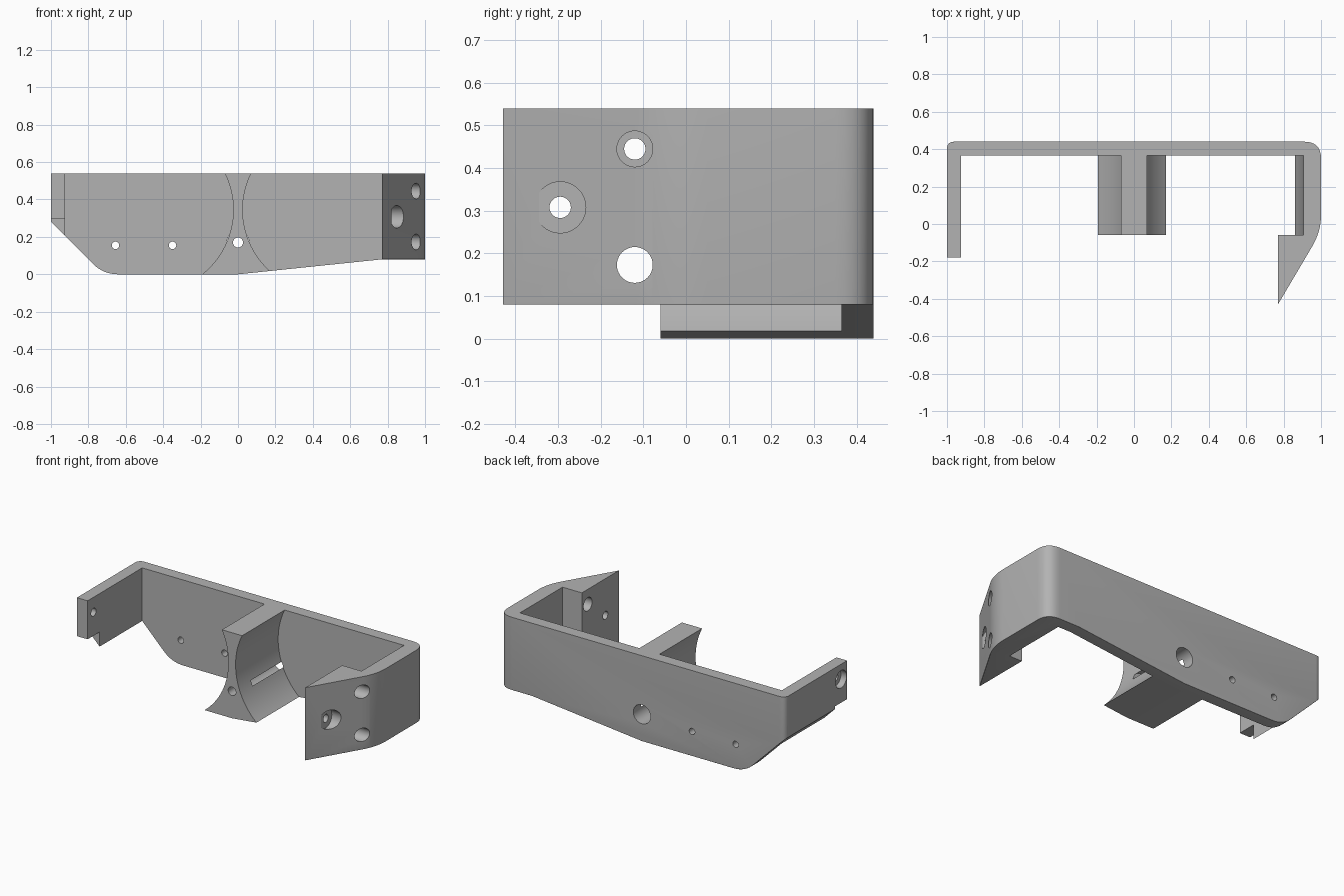
import bpy, bmesh, math
from mathutils import Vector

if "Cube" in bpy.data.objects:
    bpy.data.objects.remove(bpy.data.objects["Cube"])

grey = bpy.data.materials.new("plain_grey")
grey.use_nodes = True
grey.diffuse_color = (0.45, 0.45, 0.45, 1)
grey.node_tree.nodes["Principled BSDF"].inputs["Base Color"].default_value = (0.45, 0.45, 0.45, 1)


def add_object(name, bm):
    bmesh.ops.recalc_face_normals(bm, faces=bm.faces[:])
    mesh = bpy.data.meshes.new(name)
    bm.to_mesh(mesh)
    bm.free()
    mesh.materials.append(grey)
    obj = bpy.data.objects.new(name, mesh)
    bpy.context.collection.objects.link(obj)
    return obj


def prism(name, points, axis, start, end):
    """Extrude a 2D outline along y (points are x,z) or z (points are x,y)."""
    bm = bmesh.new()
    place = (lambda p: (p[0], start, p[1])) if axis == "y" else (lambda p: (p[0], p[1], start))
    face = bm.faces.new([bm.verts.new(place(p)) for p in points])
    out = bmesh.ops.extrude_face_region(bm, geom=[face])
    move = Vector((0, end - start, 0)) if axis == "y" else Vector((0, 0, end - start))
    bmesh.ops.translate(bm, vec=move, verts=[v for v in out["geom"] if isinstance(v, bmesh.types.BMVert)])
    return add_object(name, bm)


def cylinder(name, axis, radius, a, b, start, end):
    """Round cutter along x (a,b = y,z) or y (a,b = x,z)."""
    ring = [(a + radius * math.cos(math.tau * i / 40), b + radius * math.sin(math.tau * i / 40)) for i in range(40)]
    obj = prism(name, ring, "y", start, end)
    if axis == "x":
        for v in obj.data.vertices:
            v.co = (v.co.y, v.co.x, v.co.z)
        obj.data.flip_normals()
    return obj


def boolean(target, cutter, operation="DIFFERENCE"):
    mod = target.modifiers.new(cutter.name, "BOOLEAN")
    mod.operation, mod.solver, mod.object = operation, "EXACT", cutter
    bpy.context.view_layer.objects.active = target
    bpy.ops.object.modifier_apply(modifier=mod.name)


def discard(*objs):
    for obj in objs:
        bpy.data.objects.remove(obj)


def rounded(corner, before, after, reach, steps=8):
    """Soft corner as a quadratic curve."""
    c = Vector(corner)
    p = c + (Vector(before) - c).normalized() * reach
    q = c + (Vector(after) - c).normalized() * reach
    return [tuple(p.lerp(c, t).lerp(c.lerp(q, t), t)) for t in [i / steps for i in range(steps + 1)]]


TOP = 0.54

# Outer body: plan outline trimmed by the stepped underside
outline = [(0.71, -0.18), (-1, -0.18)]
outline += rounded((-1, 0.44), (-1, 0), (0, 0.44), 0.04)
outline += rounded((1, 0.44), (0, 0.44), (1, 0), 0.09)
outline += rounded((1, -0.04), (1, 0.44), (0.71, -0.531), 0.09)
outline += [(0.71, -0.531)]
shell = prism("bracket_shell", outline, "z", -0.1, TOP)

underside = [(-1.1, 0.38)]
underside += rounded((-0.72, 0), (-1.1, 0.38), (0, 0), 0.08)
underside += [(0, 0), (0.77, 0.08), (1.1, 0.08), (1.1, 0.7), (-1.1, 0.7)]
trim = prism("underside_trim", underside, "y", -0.8, 0.8)
boolean(shell, trim, "INTERSECT")

# Softened lower outer edge along the back and the hooked side
bm = bmesh.new()
bm.from_mesh(shell.data)
bmesh.ops.remove_doubles(bm, verts=bm.verts[:], dist=0.0005)
edges = []
for e in bm.edges:
    if len(e.link_faces) == 2:
        low, side = sorted(e.link_faces, key=lambda f: f.normal.z)
        if low.normal.z < -0.5 and abs(side.normal.z) < 0.1 and (side.normal.y > 0.3 or side.normal.x > 0.3):
            edges.append(e)
bmesh.ops.bevel(bm, geom=edges, offset=0.025, segments=5, profile=0.5, affect="EDGES", clamp_overlap=True)
bm.to_mesh(shell.data)
bm.free()

# Inner space: a cradle curve below mid height on the hooked side
CX, CZ, R = 0.465, 0.345, 0.44
curve = [(0.905 - 0.045 * (i / 10) ** 2, CZ - 0.265 * i / 10) for i in range(11)]
cradle = prism("cradle_cutter", [(-0.925, 0.8), (0.905, 0.8)] + curve + [(0.86, -0.2), (-0.925, -0.2)],
               "y", -0.06, 0.365)
opening = prism("opening_cutter", [(-0.925, -0.2), (0.77, -0.2), (0.77, 0.8), (-0.925, 0.8)], "y", -0.9, 0.2)
notch = prism("notch_cutter", [(-1.2, -0.2), (-0.85, -0.2), (-0.85, 0.297), (-1.2, 0.297)], "y", -0.5, -0.06)
for cutter in (cradle, opening, notch):
    boolean(shell, cutter)

# Centre post with two concave sides
angles = [math.asin((TOP - CZ) / R) + (math.asin(-CZ / R) - math.asin((TOP - CZ) / R)) * i / 24 for i in range(25)]
right_side = [(CX - R * math.cos(a), CZ + R * math.sin(a)) for a in angles]
post_outline = right_side + [(-x, z) for x, z in reversed(right_side)]
post = prism("centre_post", post_outline, "y", -0.06, 0.37)
boolean(post, trim, "INTERSECT")

# Long bore through the post and the back
bores = [cylinder("bore_cutter", "y", 0.06, 0, 0.17, 0.06, 0.6),
         cylinder("pilot_cutter", "y", 0.027, 0, 0.17, -0.2, 0.6)]
for bore in bores:
    boolean(shell, bore)
    boolean(post, bore)

# Small holes in the back, side screw holes and their recesses
holes = [cylinder("back_hole_cutter", "y", 0.02, x, 0.155, 0.3, 0.6) for x in (-0.655, -0.35)]
holes += [cylinder("side_hole_cutter", "x", 0.042, -0.12, z, 0.7, 1.2) for z in (0.445, 0.173)]
holes += [cylinder("hook_hole_cutter", "x", 0.025, -0.295, 0.308, 0.7, 1.2),
          cylinder("hook_recess_cutter", "x", 0.06, -0.295, 0.308, 0.82, 1.2),
          cylinder("arm_hole_cutter", "x", 0.025, -0.12, 0.445, -1.2, -0.8),
          cylinder("arm_recess_cutter", "x", 0.055, -0.12, 0.445, -1.2, -0.96)]
for hole in holes:
    boolean(shell, hole)

discard(trim, cradle, opening, notch, *bores, *holes)

# Smooth curved walls, keep edges crisp
for obj in (shell, post):
    bpy.ops.object.select_all(action="DESELECT")
    obj.select_set(True)
    bpy.context.view_layer.objects.active = obj
    bpy.ops.object.shade_smooth_by_angle(angle=math.radians(30))
